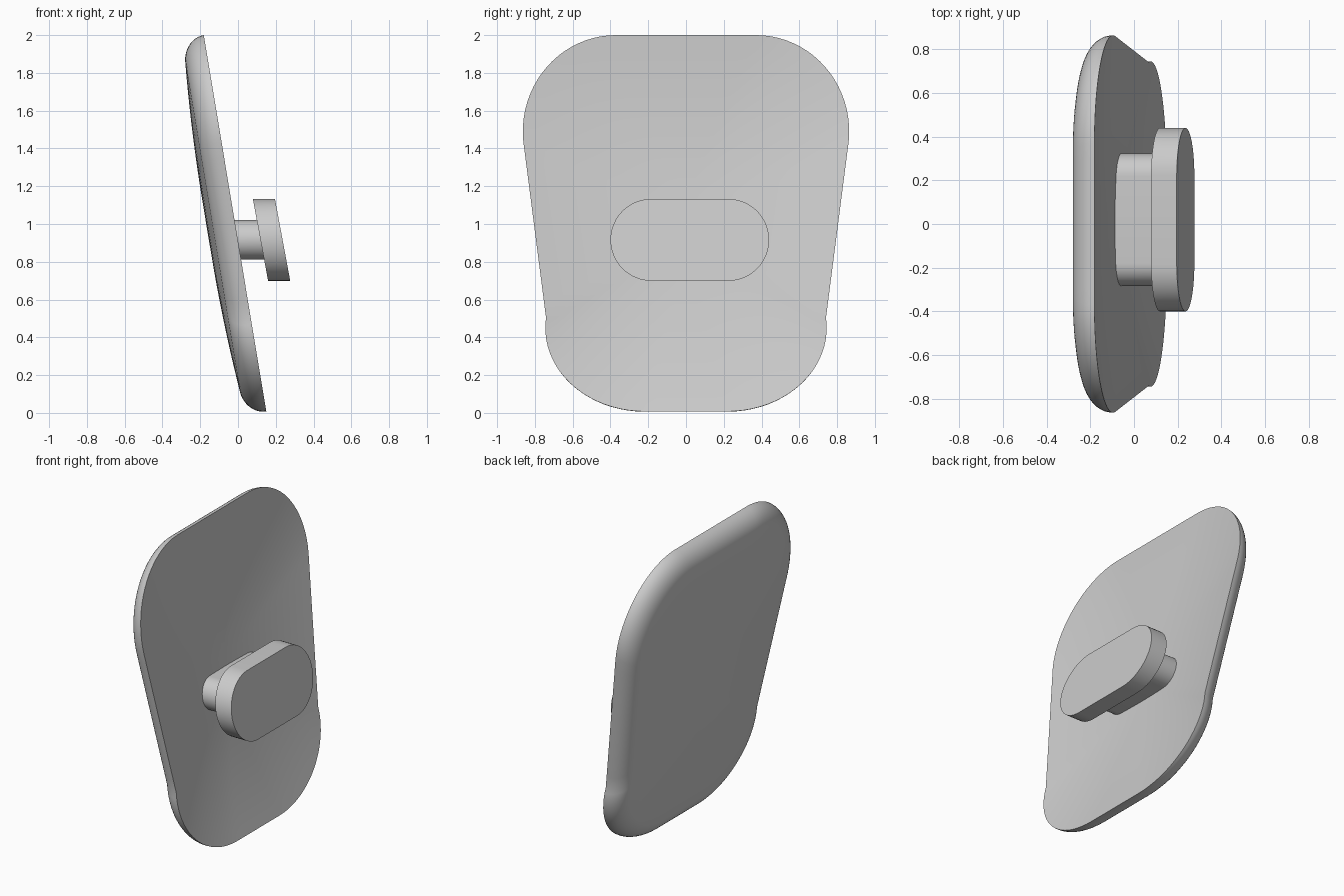
import bpy, bmesh, math
from mathutils import Vector

cube = bpy.data.objects.get("Cube")
if cube:
    bpy.data.objects.remove(cube)

grey = bpy.data.materials.new("light grey")
grey.use_nodes = True
COLOUR = (0.6, 0.6, 0.6, 1)
grey.diffuse_color = COLOUR
grey.node_tree.nodes["Principled BSDF"].inputs["Base Color"].default_value = COLOUR


def finish(name, bm):
    bmesh.ops.recalc_face_normals(bm, faces=bm.faces)
    mesh = bpy.data.meshes.new(name)
    bm.to_mesh(mesh)
    bm.free()
    obj = bpy.data.objects.new(name, mesh)
    bpy.context.collection.objects.link(obj)
    mesh.materials.append(grey)
    bpy.ops.object.select_all(action="DESELECT")
    obj.select_set(True)
    bpy.context.view_layer.objects.active = obj
    bpy.ops.object.shade_smooth_by_angle(angle=math.radians(35))
    return obj


def bridge(bm, a, b):
    n = len(a)
    for i in range(n):
        bm.faces.new((a[i], a[(i + 1) % n], b[(i + 1) % n], b[i]))


def arc(cy, cz, ry, rz, start, end, steps=20):
    angles = [math.radians(start + (end - start) * i / steps) for i in range(steps + 1)]
    return [(cy + ry * math.cos(a), cz + rz * math.sin(a)) for a in angles]


def line(a, b, steps):
    return [tuple(Vector(a).lerp(Vector(b), i / steps)) for i in range(1, steps)]


# Rounded, tapering outline of the shell in y and z
MID = 1.0
low = arc(0.22, 0.45, 0.525, 0.442, -90, 7)
high = arc(0.37, 1.49, 0.494, 0.51, -6, 90)
half = low + line(low[-1], high[0], 12) + high + line(high[-1], (0, 2), 5) + [(0, 2)]
half = [(0, low[0][1])] + line((0, low[0][1]), low[0], 4) + half
outline = half + [(-y, z) for y, z in reversed(half[1:-1])]

# Tilt of the shell: rim plane and outward direction
SLOPE = -0.166
OUT = Vector((-1, 0, SLOPE)).normalized()


def ring(bm, inset, offset):
    """Copy of the outline, shrunk by inset and pushed out along the tilt."""
    points = []
    for y, z in outline:
        yy = y * (1 - inset / 0.86)
        zz = MID + (z - MID) * (1 - inset)
        points.append(bm.verts.new(Vector((-0.015 + SLOPE * (zz - MID), yy, zz)) + OUT * offset))
    return points


def cap(bm, loop, offset):
    tip = bm.verts.new(Vector((-0.015, 0, MID)) + OUT * offset)
    for i in range(len(loop)):
        bm.faces.new((loop[i], loop[(i + 1) % len(loop)], tip))


# Shell: rolled outer edge, crowned back, shallow dished face
bm = bmesh.new()
rim = ring(bm, 0, 0)
last = rim
for i in range(1, 11):
    a = math.radians(7.8 * i)
    loop = ring(bm, 0.14 * (1 - math.cos(a)), 0.122 * math.sin(a))
    bridge(bm, last, loop)
    last = loop
edge = 0.14 * (1 - math.cos(a))
base = 0.122 * math.sin(a)
for i in range(1, 9):
    t = i / 9
    loop = ring(bm, edge + (0.86 - edge) * t, base + 0.032 * (1 - (1 - t) ** 2))
    bridge(bm, last, loop)
    last = loop
cap(bm, last, base + 0.032)
last = rim
for i in range(1, 12):
    t = i / 12
    loop = ring(bm, 0.86 * t, 0.068 * (1 - (1 - t) ** 2))
    bridge(bm, last, loop)
    last = loop
cap(bm, last, 0.068)
finish("shell", bm)


def slot_post(name, half_length, radius, back, front, lean):
    """Post with a long rounded section along x, its ends leaning with height."""
    cy, cz = 0.02, 0.916
    flat = half_length - radius
    section = arc(cy + flat, cz, radius, radius, -90, 90, 24)
    section += arc(cy - flat, cz, radius, radius, 90, 270, 24)
    bm = bmesh.new()
    ends = [[bm.verts.new((x + lean * (z - cz), y, z)) for y, z in section]
            for x in (back, front)]
    bridge(bm, *ends)
    for loop in ends:
        bm.faces.new(loop)
    finish(name, bm)


# Stem rooted in the dish, and the slanted mounting pad on its end
slot_post("stem", 0.303, 0.104, -0.10, 0.14, SLOPE)
slot_post("mounting_pad", 0.42, 0.217, 0.119, 0.236, -0.186)
